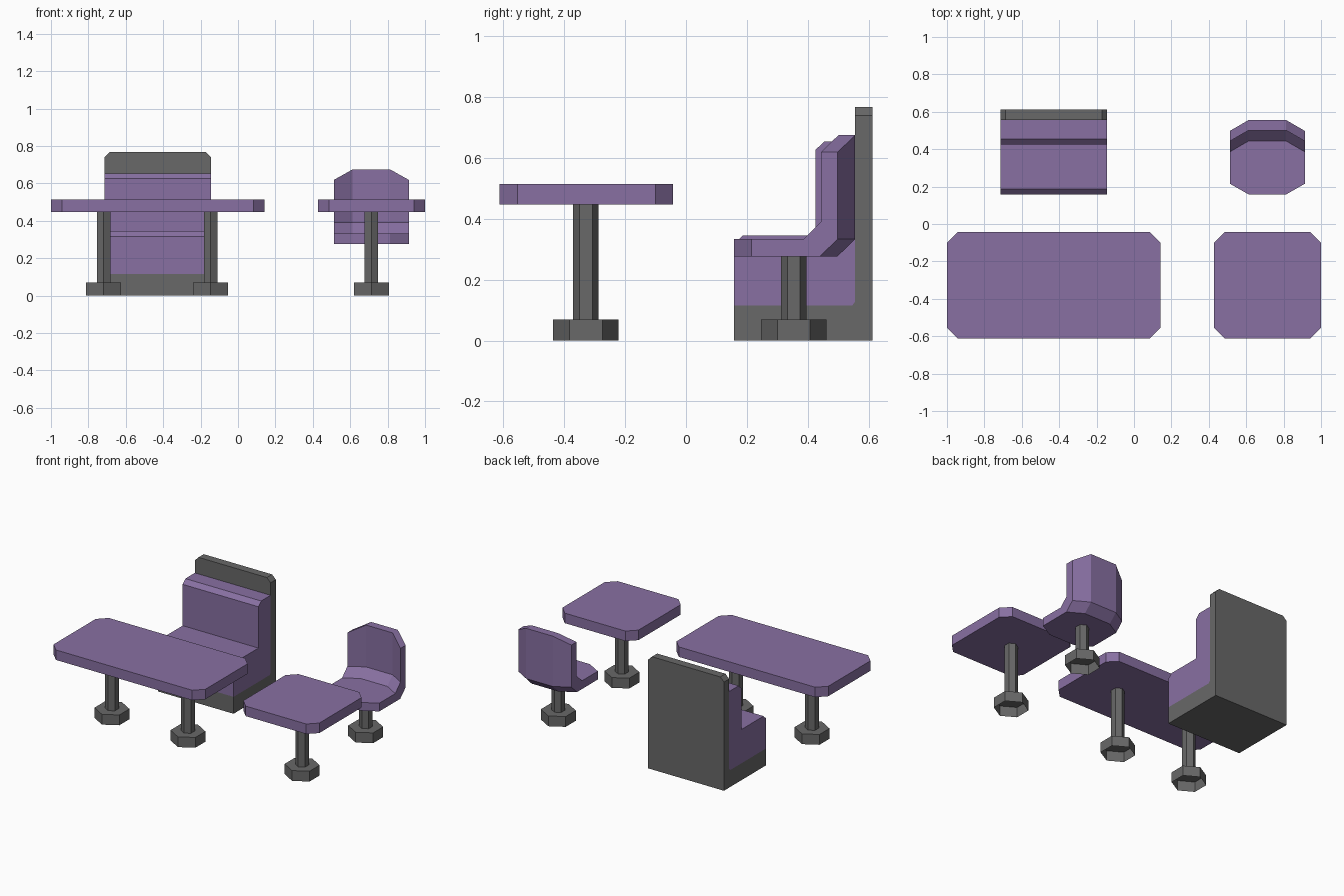
import bpy, bmesh, math

if "Cube" in bpy.data.objects:
    bpy.data.objects.remove(bpy.data.objects["Cube"])


def material(name, rgb):
    m = bpy.data.materials.new(name)
    m.diffuse_color = (*rgb, 1)
    m.use_nodes = True
    m.node_tree.nodes["Principled BSDF"].inputs["Base Color"].default_value = m.diffuse_color
    return m


PURPLE = material("purple plastic", (0.246, 0.162, 0.361))
GREY = material("dark grey metal", (0.138, 0.138, 0.138))


def loft(name, rings, mat, cap_start=True, cap_end=True):
    """Join matching rings of points with quads and cap the ends."""
    bm = bmesh.new()
    rows = [[bm.verts.new(p) for p in ring] for ring in rings]
    n = len(rows[0])
    for a, b in zip(rows, rows[1:]):
        for i in range(n):
            j = (i + 1) % n
            bm.faces.new((a[i], a[j], b[j], b[i]))
    if cap_start:
        bm.faces.new(rows[0][::-1])
    if cap_end:
        bm.faces.new(rows[-1])
    bmesh.ops.recalc_face_normals(bm, faces=bm.faces[:])
    me = bpy.data.meshes.new(name)
    bm.to_mesh(me)
    bm.free()
    me.materials.append(mat)
    ob = bpy.data.objects.new(name, me)
    bpy.context.collection.objects.link(ob)
    return ob


def extrude_x(name, profile, x0, x1, mat):
    return loft(name, [[(x, y, z) for y, z in profile] for x in (x0, x1)], mat)


def table_top(name, x0, x1, y0=-0.612, y1=-0.043, c=0.058):
    outline = [(x0 + c, y0), (x1 - c, y0), (x1, y0 + c), (x1, y1 - c),
               (x1 - c, y1), (x0 + c, y1), (x0, y1 - c), (x0, y0 + c)]
    loft(name, [[(x, y, z) for x, y in outline] for z in (0.447, 0.515)], PURPLE)


def hex_ring(x, y, z, r):
    angles = [math.radians(90 + 60 * i) for i in range(6)]
    return [(x + r * math.cos(a), y + r * math.sin(a), z) for a in angles]


def pedestal(name, x, y, top):
    # hexagonal foot, hollow underneath, with a hexagonal post
    loft(name + "_foot", [hex_ring(x, y, 0, 0.108), hex_ring(x, y, 0.07, 0.108)],
         GREY, cap_start=False)
    loft(name + "_post", [hex_ring(x, y, 0.07, 0.042), hex_ring(x, y, top, 0.042)],
         GREY, cap_start=False, cap_end=False)


# Tables
table_top("long_table_top", -1.0, 0.142)
table_top("small_table_top", 0.428, 1.0)
for label, x in (("long_table_left", -0.718), ("long_table_right", -0.146),
                 ("small_table", 0.713)):
    pedestal(label, x, -0.329, 0.447)

# Chair: one side profile, shifted for the cut corners
CX = 0.713


def chair_ring(x, front, back, top):
    prof = [(front, 0.277), (front, 0.333), (back - 0.112, 0.333),
            (back - 0.055, 0.39), (back - 0.055, top), (back, top),
            (back, 0.333), (back - 0.058, 0.277)]
    return [(x, y, z) for y, z in prof]


outer, inner = (0.215, 0.498, 0.619), (0.158, 0.556, 0.675)
loft("chair_shell", [chair_ring(CX - 0.2, *outer), chair_ring(CX - 0.1, *inner),
                     chair_ring(CX + 0.1, *inner), chair_ring(CX + 0.2, *outer)], PURPLE)
pedestal("chair", CX, 0.354, 0.277)

# Bench: grey plinth, grey back panel, purple cushion
X0, X1 = -0.714, -0.144
extrude_x("bench_cushion", [(0.158, 0.115), (0.158, 0.317), (0.186, 0.345),
                            (0.425, 0.345), (0.425, 0.626), (0.454, 0.654),
                            (0.556, 0.654), (0.556, 0.128), (0.546, 0.115)],
          X0, X1, PURPLE)
extrude_x("bench_plinth", [(0.158, 0), (0.158, 0.115), (0.546, 0.115),
                           (0.556, 0.128), (0.556, 0)], X0, X1, GREY)
panel = [(X0, 0), (X1, 0), (X1, 0.739), (X1 - 0.028, 0.767),
         (X0 + 0.028, 0.767), (X0, 0.739)]
loft("bench_back_panel", [[(x, y, z) for x, z in panel] for y in (0.556, 0.612)], GREY)
